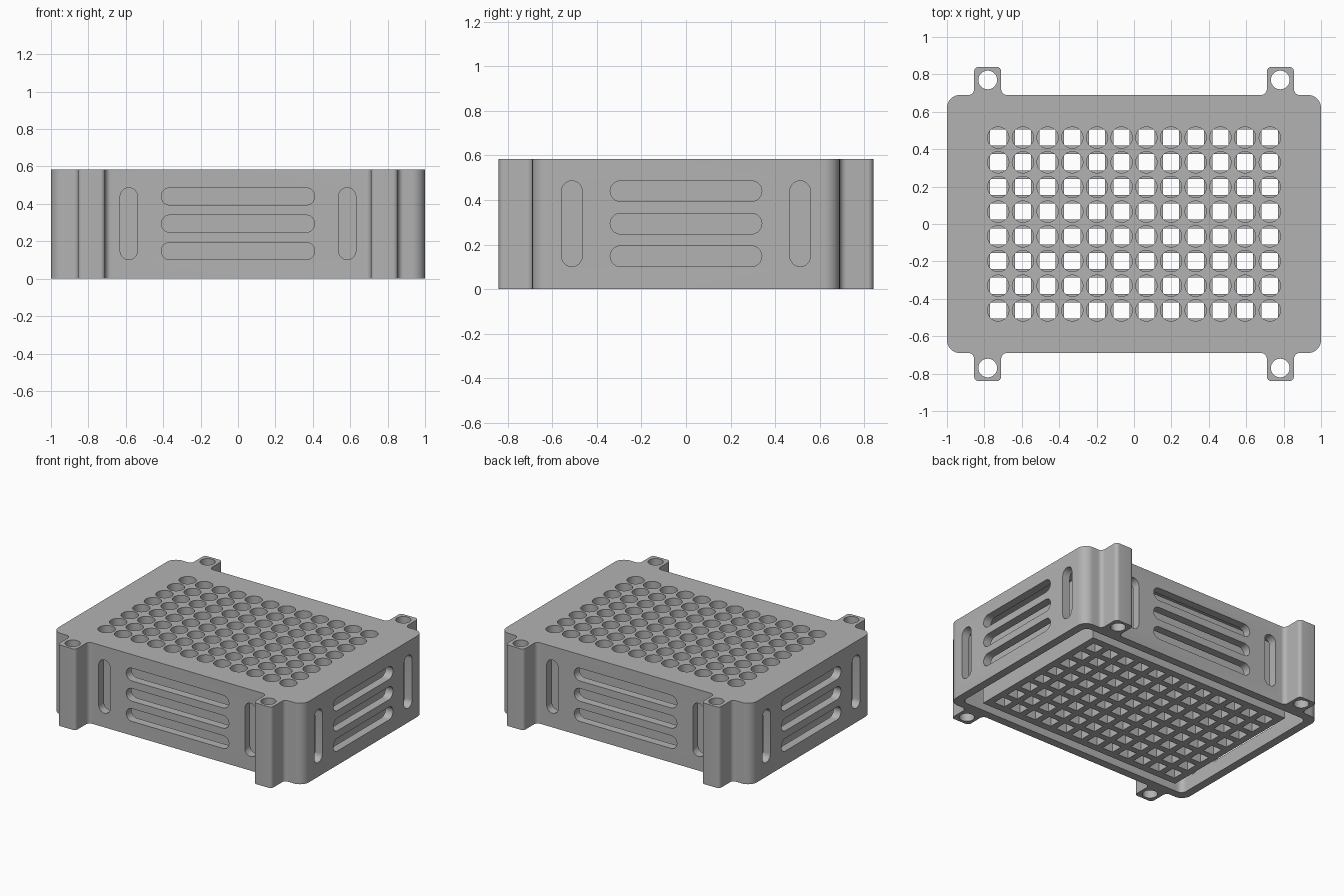
import bpy, bmesh, math
from mathutils import Vector

cube = bpy.data.objects.get("Cube")
if cube:
    bpy.data.objects.remove(cube)

HEIGHT, WALL = 0.585, 0.06
HALF_X, HALF_Y = 1.0, 0.69
PITCH, COLS, ROWS = 0.132, 12, 8

grey = bpy.data.materials.new("plain grey")
grey.use_nodes = True
colour = (0.45, 0.45, 0.45, 1)
grey.diffuse_color = colour
grey.node_tree.nodes["Principled BSDF"].inputs["Base Color"].default_value = colour


def rounded(corners, steps=8):
    """Outline with each right-angled corner (x, y, radius) filleted."""
    pts = []
    for i, (x, y, r) in enumerate(corners):
        p = Vector((x, y))
        a = (Vector(corners[i - 1][:2]) - p).normalized()
        b = (Vector(corners[(i + 1) % len(corners)][:2]) - p).normalized()
        for k in range(steps + 1 if r else 1):
            t = math.pi / 2 * k / steps
            q = p + (a + b) * r - (b * math.cos(t) + a * math.sin(t)) * r
            if not pts or (q - pts[-1]).length > 1e-4:
                pts.append(q)
    if (pts[0] - pts[-1]).length < 1e-4:
        pts.pop()
    return pts


def rect(cx, cy, hx, hy, r=0.0):
    return rounded([(cx + hx, cy - hy, r), (cx + hx, cy + hy, r),
                    (cx - hx, cy + hy, r), (cx - hx, cy - hy, r)])


def prism(bm, pts, lo, hi, place=lambda a, b, c: (a, b, c)):
    """Extrude an outline from lo to hi along the axis chosen by place."""
    bottom = [bm.verts.new(place(p.x, p.y, lo)) for p in pts]
    top = [bm.verts.new(place(p.x, p.y, hi)) for p in pts]
    bm.faces.new(bottom[::-1])
    bm.faces.new(top)
    for i in range(len(pts)):
        j = (i + 1) % len(pts)
        bm.faces.new((bottom[i], bottom[j], top[j], top[i]))


def finish(bm, name):
    bmesh.ops.recalc_face_normals(bm, faces=bm.faces)
    mesh = bpy.data.meshes.new(name)
    bm.to_mesh(mesh)
    bm.free()
    mesh.materials.append(grey)
    obj = bpy.data.objects.new(name, mesh)
    bpy.context.collection.objects.link(obj)
    return obj


def cut(obj, bm):
    """Subtract the solids in bm from obj."""
    cutter = finish(bm, "cutter")
    cutter.hide_render = True
    mod = obj.modifiers.new("cut", 'BOOLEAN')
    mod.operation, mod.solver, mod.object = 'DIFFERENCE', 'EXACT', cutter
    bpy.context.view_layer.objects.active = obj
    bpy.ops.object.modifier_apply(modifier=mod.name)
    bpy.data.objects.remove(cutter)


def grid():
    for i in range(COLS):
        for j in range(ROWS):
            yield (i - (COLS - 1) / 2) * PITCH, (j - (ROWS - 1) / 2) * PITCH


# Outer shell: rounded body with four full-height mounting ears
quarter = [(HALF_X, HALF_Y, 0.07), (0.855, HALF_Y, 0.03), (0.855, 0.84, 0.025),
           (0.71, 0.84, 0.025), (0.71, HALF_Y, 0.03)]
half = quarter + [(-x, y, r) for x, y, r in reversed(quarter)]
outline = half + [(-x, -y, r) for x, y, r in half]
bm = bmesh.new()
prism(bm, rounded(outline), 0, HEIGHT)
shell = finish(bm, "outer_shell")

# Cavity, open at the bottom
bm = bmesh.new()
prism(bm, rect(0, 0, HALF_X - WALL, HALF_Y - WALL, 0.04), -0.1, HEIGHT - WALL)
cut(shell, bm)

# Round vents in the top and screw holes in the ears
bm = bmesh.new()
for x, y in grid():
    prism(bm, rect(x, y, 0.057, 0.057, 0.057), HEIGHT - 2 * WALL, HEIGHT + 0.1)
for x in (-0.782, 0.782):
    for y in (-0.77, 0.77):
        prism(bm, rect(x, y, 0.05, 0.05, 0.05), -0.1, HEIGHT + 0.1)
cut(shell, bm)

# Side slots: three long ones between two upright ones on every wall
bm = bmesh.new()
along_y = lambda a, b, c: (a, c, b)
along_x = lambda a, b, c: (c, a, b)
for place, face, long_half, upright in ((along_y, HALF_Y, 0.41, 0.584),
                                        (along_x, HALF_X, 0.34, 0.512)):
    slots = [rect(0, z, long_half, 0.046, 0.046) for z in (0.148, 0.294, 0.44)]
    slots += [rect(s * upright, 0.294, 0.046, 0.192, 0.046) for s in (-1, 1)]
    for s in (-1, 1):
        for pts in slots:
            lo, hi = sorted((s * (face - WALL - 0.02), s * (face + 0.02)))
            prism(bm, pts, lo, hi, place)
cut(shell, bm)

# Inner block pierced by square channels
bm = bmesh.new()
prism(bm, rect(0, 0, 0.82, 0.56), 0, HEIGHT - WALL)
block = finish(bm, "inner_block")
bm = bmesh.new()
for x, y in grid():
    prism(bm, rect(x, y, 0.043, 0.043), -0.1, HEIGHT)
cut(block, bm)

# Smooth the fillets, keep real edges sharp
for obj in (shell, block):
    bpy.ops.object.select_all(action='DESELECT')
    obj.select_set(True)
    bpy.context.view_layer.objects.active = obj
    bpy.ops.object.shade_smooth_by_angle(angle=math.radians(30))
